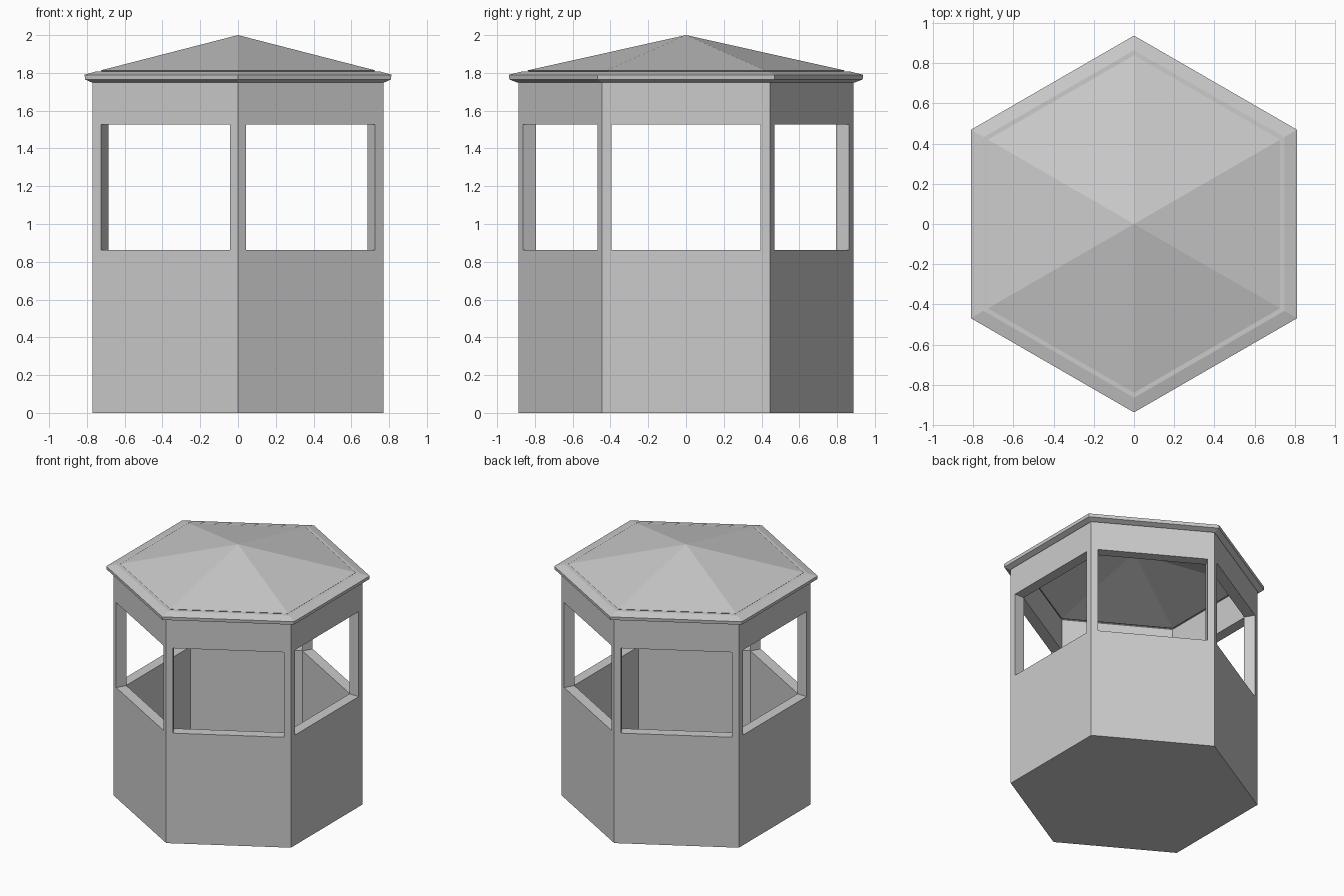
import bpy, bmesh
from math import sin, cos, pi, radians

if "Cube" in bpy.data.objects:
    bpy.data.objects.remove(bpy.data.objects["Cube"])

WALL_R = 0.888       # outer corner radius of the hexagonal walls
INNER_R = 0.796      # inner corner radius


def hex_lathe(name, profile):
    """Stack hexagonal rings (radius, z); radius 0 gives a single centre point."""
    bm = bmesh.new()
    rings = []
    for r, z in profile:
        if r == 0:
            rings.append([bm.verts.new((0, 0, z))])
        else:
            rings.append([bm.verts.new((r * cos(pi / 2 + k * pi / 3),
                                        r * sin(pi / 2 + k * pi / 3), z))
                          for k in range(6)])
    for a, b in zip(rings, rings[1:]):
        for k in range(6):
            n = (k + 1) % 6
            if len(a) == 1:
                bm.faces.new((a[0], b[n], b[k]))
            elif len(b) == 1:
                bm.faces.new((a[k], a[n], b[0]))
            else:
                bm.faces.new((a[k], a[n], b[n], b[k]))
    bmesh.ops.recalc_face_normals(bm, faces=bm.faces)
    mesh = bpy.data.meshes.new(name)
    bm.to_mesh(mesh)
    bm.free()
    obj = bpy.data.objects.new(name, mesh)
    bpy.context.collection.objects.link(obj)
    return obj


# Hollow booth body with a thin floor
body = hex_lathe("booth_walls", [
    (0, 0), (WALL_R, 0), (WALL_R, 1.755), (INNER_R, 1.755), (INNER_R, 0.03), (0, 0.03)])

# Window openings: each box cuts a pair of opposite walls
for i in range(3):
    bpy.ops.mesh.primitive_cube_add(size=1, location=(0, 0, 1.195),
                                    rotation=(0, 0, radians(60 * i)))
    cutter = bpy.context.object
    cutter.name = "window_cutter"
    cutter.scale = (2.2, 0.79, 0.665)
    cutter.hide_render = True
    mod = body.modifiers.new("windows", 'BOOLEAN')
    mod.operation = 'DIFFERENCE'
    mod.solver = 'EXACT'
    mod.object = cutter
    bpy.context.view_layer.objects.active = body
    bpy.ops.object.modifier_apply(modifier=mod.name)
    bpy.data.objects.remove(cutter)

# Eave trim: overhanging moulding around the top of the walls
hex_lathe("eave_trim", [
    (INNER_R, 1.75), (0.895, 1.75), (0.935, 1.765), (0.938, 1.79),
    (0.865, 1.808), (0.83, 1.808), (INNER_R, 1.78), (INNER_R, 1.75)])

# Roof: thin six-sided pyramid shell, open underneath
hex_lathe("roof", [
    (0, 2.0), (0.84, 1.813), (0.83, 1.805), (INNER_R, 1.79), (0, 1.975)])

for obj in bpy.data.objects:
    bm = bmesh.new()
    bm.from_mesh(obj.data)
    bmesh.ops.remove_doubles(bm, verts=bm.verts, dist=1e-5)
    bmesh.ops.recalc_face_normals(bm, faces=bm.faces)
    bm.to_mesh(obj.data)
    bm.free()
